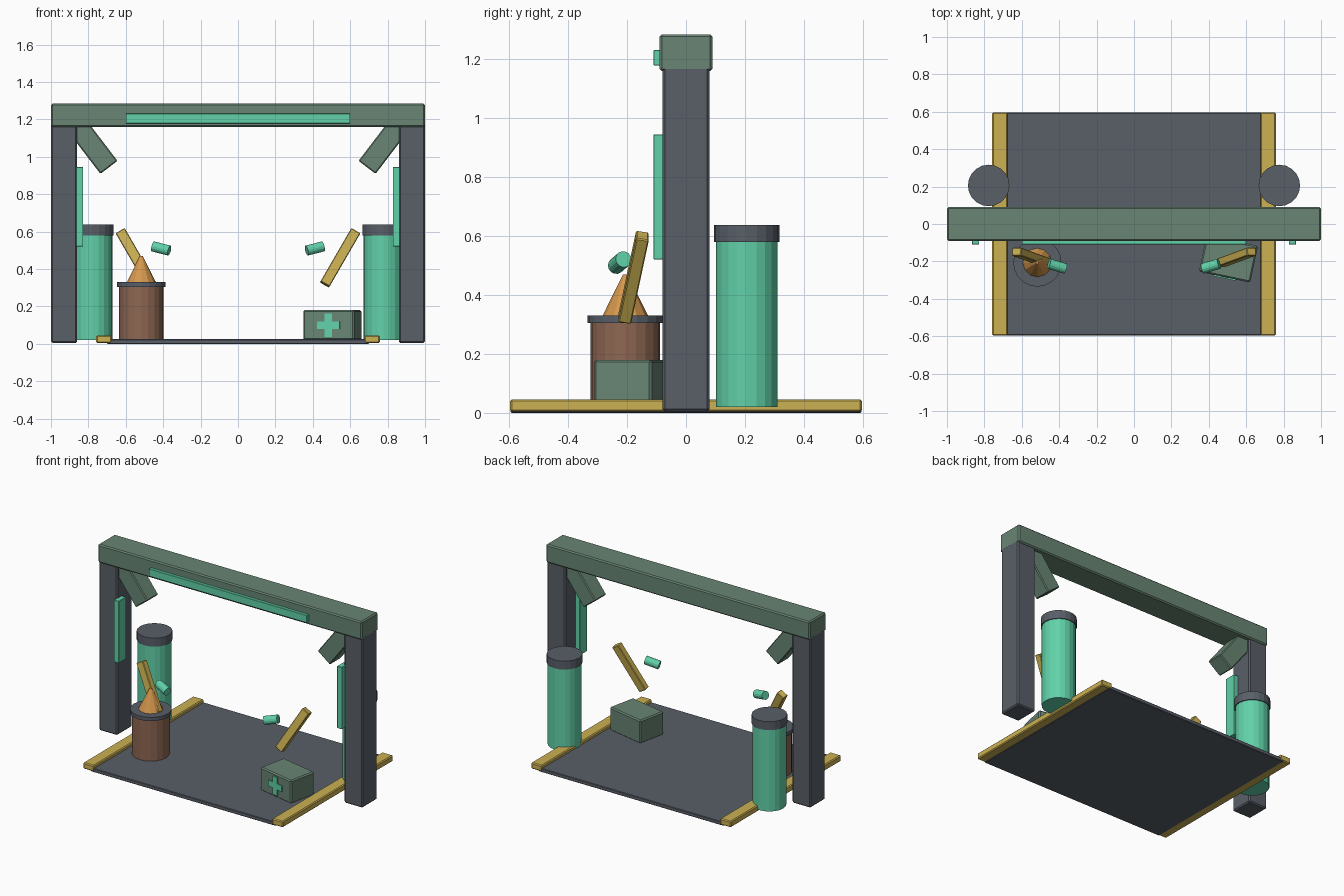
import bpy
from math import radians
from mathutils import Matrix, Vector

cube = bpy.data.objects.get("Cube")
if cube:
    bpy.data.objects.remove(cube, do_unlink=True)


def material(name, rgb):
    m = bpy.data.materials.new(name)
    m.use_nodes = True
    m.diffuse_color = (*rgb, 1)
    m.node_tree.nodes["Principled BSDF"].inputs["Base Color"].default_value = (*rgb, 1)
    return m


slate = material("slate_grey", (0.10, 0.115, 0.14))
sage = material("sage_green", (0.14, 0.235, 0.175))
mint = material("mint_green", (0.12, 0.64, 0.40))
gold = material("mustard_yellow", (0.60, 0.44, 0.085))
rust = material("rust_brown", (0.27, 0.135, 0.085))
orange = material("flame_orange", (0.66, 0.31, 0.075))


def finish(name, mat, bevel=0):
    ob = bpy.context.object
    ob.name = name
    ob.data.materials.append(mat)
    if bevel:
        mod = ob.modifiers.new("bevel", "BEVEL")
        mod.width = bevel
        mod.segments = 1
    return ob


def box(name, mat, loc, size, bevel=0, rot=(0, 0, 0)):
    bpy.ops.mesh.primitive_cube_add(size=1, location=loc, rotation=rot)
    bpy.context.object.scale = size
    bpy.ops.object.transform_apply(location=False, rotation=False, scale=True)
    return finish(name, mat, bevel)


def drum(name, mat, loc, radius, z0, z1, top=None, sides=20):
    bpy.ops.mesh.primitive_cone_add(
        vertices=sides, radius1=radius, radius2=radius if top is None else top,
        depth=z1 - z0, location=(*loc, (z0 + z1) / 2))
    return finish(name, mat)


def aim(ob, direction):
    """Point local z along direction, keeping local y near world y."""
    z = Vector(direction).normalized()
    x = Vector((0, 1, 0)).cross(z).normalized()
    ob.rotation_euler = Matrix((x, z.cross(x), z)).transposed().to_euler()


# Gate frame and floor
box("top_beam", sage, (0, 0, 1.222), (2, 0.18, 0.125), 0.008)
box("beam_light", mint, (0, -0.097, 1.205), (1.2, 0.026, 0.052), 0.002)
box("floor_plate", slate, (0, 0, 0.0125), (1.4, 1.19, 0.025), 0.003)

for side, s in (("left", 1), ("right", -1)):
    box(side + "_post", slate, (s * 0.93, 0, 0.59), (0.14, 0.16, 1.17), 0.008)
    box(side + "_post_light", mint, (s * 0.847, -0.07, 0.733), (0.038, 0.08, 0.425), 0.002)
    box(side + "_floor_rail", gold, (s * 0.717, 0, 0.025), (0.082, 1.194, 0.042), 0.006)

    # Slanted brace under the beam
    brace = box(side + "_brace", sage, (s * 0.787, 0, 1.071), (0.115, 0.12, 0.32), 0.006)
    aim(brace, (s * 0.607, 0, 0.795))

    # Storage canister behind the post
    centre = (s * 0.777, 0.206)
    drum(side + "_canister", mint, centre, 0.105, 0.02, 0.58)
    drum(side + "_canister_cap", slate, centre, 0.111, 0.58, 0.638)

    # Floating baton and capsule
    baton = box(side + "_baton", gold, (s * 0.546, -0.178, 0.46), (0.056, 0.044, 0.335), 0.004)
    aim(baton, (s * 0.168, 0.062, 0.29))
    capsule = drum(side + "_capsule", mint, (s * 0.411, -0.225), 0.028, 0.463, 0.557, sides=14)
    aim(capsule, (s * 0.93, 0.28, 0.24))

# Fire barrel
spot = (-0.517, -0.206)
drum("barrel_body", rust, spot, 0.118, 0.02, 0.307)
drum("barrel_lid", slate, spot, 0.129, 0.305, 0.33)
drum("barrel_flame", orange, spot, 0.077, 0.33, 0.47, top=0.008, sides=12)

# Supply case, turned slightly, with a cross on its front
turn = Matrix.Translation((0.505, -0.186, 0.1)) @ Matrix.Rotation(radians(-12), 4, "Z")
angle = (0, 0, radians(-12))
box("supply_case", sage, turn.translation, (0.28, 0.2, 0.16), 0.008, angle)
for name, size in (("cross_bar", (0.125, 0.012, 0.04)), ("cross_upright", (0.04, 0.0125, 0.125))):
    box(name, mint, turn @ Vector((0, -0.101, 0)), size, 0, angle)
